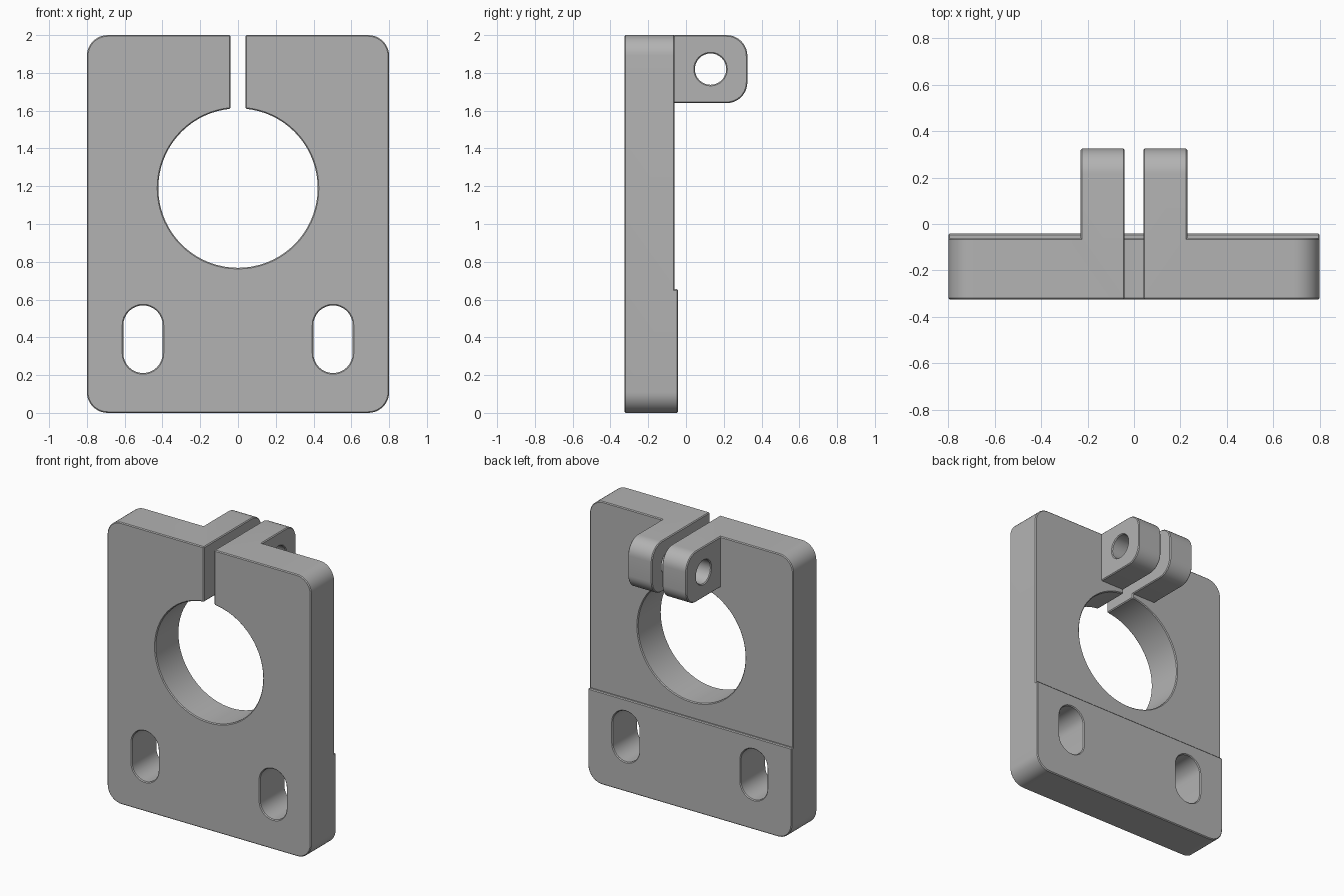
import bpy
import bmesh
from math import cos, sin, pi, radians

if "Cube" in bpy.data.objects:
    bpy.data.objects.remove(bpy.data.objects["Cube"])

FRONT, BACK = -0.325, 0.325
TOP, HALF_W = 2.0, 0.8
PLATE_BACK, PAD_BACK, PAD_TOP = -0.06, -0.042, 0.655
LUG_OUT, LUG_BASE, SLIT = 0.23, 1.64, 0.04

grey = bpy.data.materials.new("plain grey")
grey.use_nodes = True
grey.diffuse_color = (0.45, 0.45, 0.45, 1)
grey.node_tree.nodes["Principled BSDF"].inputs["Base Color"].default_value = grey.diffuse_color


def rect(a0, a1, b0, b1):
    return [(a0, b0), (a1, b0), (a1, b1), (a0, b1)]


def slot(a, b, r, stretch, n):
    """Circle of n sides, pulled apart vertically by stretch."""
    pts = []
    for half, shift in ((0, stretch), (pi, -stretch)):
        count = n // 2 + (1 if stretch else 0)
        for i in range(count):
            t = half + 2 * pi * i / n
            pts.append((a + r * cos(t), b + shift + r * sin(t)))
    return pts


def prism(name, pts, lo, hi, axis="y"):
    """Extrude an (x, z) profile along y, or a (y, z) profile along x."""
    def place(a, b, d):
        return (a, d, b) if axis == "y" else (d, a, b)
    bm = bmesh.new()
    face = bm.faces.new([bm.verts.new(place(a, b, lo)) for a, b in pts])
    out = bmesh.ops.extrude_face_region(bm, geom=[face])
    for v in out["geom"]:
        if isinstance(v, bmesh.types.BMVert):
            v.co["xyz".index(axis)] = hi
    bmesh.ops.recalc_face_normals(bm, faces=bm.faces)
    mesh = bpy.data.meshes.new(name)
    bm.to_mesh(mesh)
    bm.free()
    obj = bpy.data.objects.new(name, mesh)
    bpy.context.collection.objects.link(obj)
    return obj


def cut(obj, *args):
    tool = prism("cutter", *args)
    mod = obj.modifiers.new("cut", "BOOLEAN")
    mod.operation, mod.solver, mod.object = "DIFFERENCE", "EXACT", tool
    bpy.context.view_layer.objects.active = obj
    bpy.ops.object.modifier_apply(modifier=mod.name)
    bpy.data.objects.remove(tool)


def bevel(obj, rule, offset, segments):
    bm = bmesh.new()
    bm.from_mesh(obj.data)
    bmesh.ops.remove_doubles(bm, verts=bm.verts, dist=0.0001)
    edges = [e for e in bm.edges if rule(e)]
    bmesh.ops.bevel(bm, geom=edges, offset=offset, segments=segments,
                    profile=0.5, affect="EDGES", clamp_overlap=False)
    bm.to_mesh(obj.data)
    bm.free()


def plate_corner(e):
    a, b = (v.co for v in e.verts)
    return (abs(a.y - b.y) > 0.1 and abs(a.x - b.x) < 0.001 and abs(a.z - b.z) < 0.001
            and abs(a.x) > HALF_W - 0.001 and abs(a.z - 1) > 0.999)


def lug_corner(e):
    a, b = (v.co for v in e.verts)
    return min(a.y, b.y) > BACK - 0.001 and abs(a.x - b.x) > 0.1


def outer_crease(e):
    return len(e.link_faces) == 2 and e.calc_face_angle_signed(0) > radians(40)


# Solid block, carved to the plate, the thicker foot pad and the clamp block
body = prism("clamp_plate", rect(-HALF_W, HALF_W, 0, TOP), FRONT, BACK)
around_lugs = [(-1, PAD_TOP), (1, PAD_TOP), (1, 2.5), (LUG_OUT, 2.5), (LUG_OUT, LUG_BASE),
               (-LUG_OUT, LUG_BASE), (-LUG_OUT, 2.5), (-1, 2.5)]
cut(body, around_lugs, PLATE_BACK, 1)
cut(body, rect(-1, 1, -1, 1), PAD_BACK, 1)

# Rounded plate corners and lug ends
bevel(body, plate_corner, 0.11, 10)
bevel(body, lug_corner, 0.11, 10)

# Main bore, clamp slit, bolt hole and mounting slots
cut(body, slot(0, 1.19, 0.422, 0, 72), -1, 1)
cut(body, rect(-SLIT, SLIT, 1.3, 2.5), -1, 1)
cut(body, slot(0.13, 1.82, 0.083, 0, 32), -1, 1, "x")
for side in (-1, 1):
    cut(body, slot(side * 0.503, 0.39, 0.104, 0.075, 32), -1, 1)

# Fine chamfer on outer edges
bevel(body, outer_crease, 0.006, 1)

body.data.materials.clear()
body.data.materials.append(grey)
for p in body.data.polygons:
    p.material_index = 0
bpy.ops.object.select_all(action="DESELECT")
body.select_set(True)
bpy.context.view_layer.objects.active = body
bpy.ops.object.shade_smooth_by_angle(angle=radians(30))
